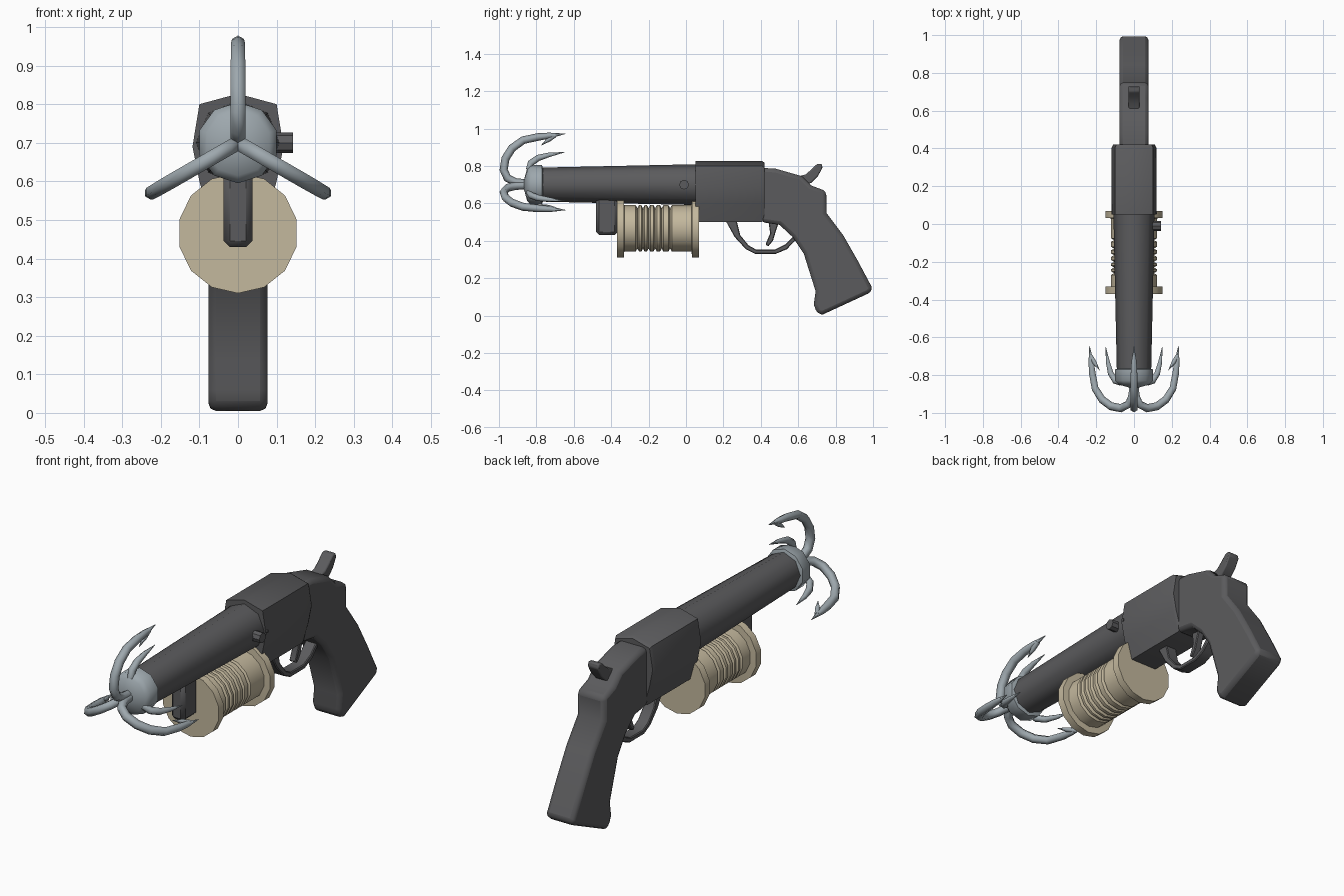
import bpy, bmesh
from math import sin, cos, pi, radians
from mathutils import Vector

if "Cube" in bpy.data.objects:
    bpy.data.objects.remove(bpy.data.objects["Cube"])


def material(name, rgb):
    m = bpy.data.materials.new(name)
    m.use_nodes = True
    m.diffuse_color = (*rgb, 1)
    m.node_tree.nodes["Principled BSDF"].inputs["Base Color"].default_value = (*rgb, 1)
    return m


GUNMETAL = material("dark gunmetal", (0.105, 0.105, 0.11))
STEEL = material("pale steel", (0.34, 0.39, 0.42))
ROPE = material("tan rope", (0.55, 0.48, 0.34))


def finish(name, bm, mat, bevel=0, segments=2, angle=40):
    bmesh.ops.recalc_face_normals(bm, faces=bm.faces)
    me = bpy.data.meshes.new(name)
    bm.to_mesh(me)
    bm.free()
    me.materials.append(mat)
    ob = bpy.data.objects.new(name, me)
    bpy.context.collection.objects.link(ob)
    if bevel:
        mod = ob.modifiers.new("soft edges", "BEVEL")
        mod.width, mod.segments = bevel, segments
        mod.limit_method = "ANGLE"
        mod.angle_limit = radians(40)
    bpy.ops.object.select_all(action="DESELECT")
    ob.select_set(True)
    bpy.context.view_layer.objects.active = ob
    bpy.ops.object.shade_smooth_by_angle(angle=radians(angle))
    return ob


def loft(bm, rings):
    """Skin a list of point rings and cap both ends."""
    loops = [[bm.verts.new(p) for p in ring] for ring in rings]
    n = len(loops[0])
    for a, b in zip(loops, loops[1:]):
        for i in range(n):
            j = (i + 1) % n
            bm.faces.new((a[i], a[j], b[j], b[i]))
    bm.faces.new(loops[0])
    bm.faces.new(loops[-1])


def plate(name, outline, half, mat=GUNMETAL, bevel=0.0, segments=2):
    """Side outline (y, z) extruded across x."""
    bm = bmesh.new()
    loft(bm, [[(x, y, z) for y, z in outline] for x in (-half, half)])
    return finish(name, bm, mat, bevel, segments)


def lathe(name, profile, z, sides, mat, phase=pi / 2, angle=40):
    """Profile (y, radius) turned about a lengthwise axis."""
    bm = bmesh.new()
    turn = [phase + 2 * pi * i / sides for i in range(sides)]
    loft(bm, [[(r * cos(t), y, z + r * sin(t)) for t in turn] for y, r in profile])
    return finish(name, bm, mat, angle=angle)


def tube(bm, path, out, centre_z, sides=6, flat=1.0):
    """Tapered tube along (y, radial distance, thickness) in the plane of out."""
    out = Vector(out)
    side = out.cross(Vector((0, 1, 0)))
    pts = [Vector((0, y, centre_z)) + out * r for y, r, _ in path]
    rings = []
    for i, p in enumerate(pts):
        along = (pts[min(i + 1, len(pts) - 1)] - pts[max(i - 1, 0)]).normalized()
        up = along.cross(side)
        w = path[i][2]
        rings.append([p + up * w * cos(2 * pi * k / sides) + side * w * flat * sin(2 * pi * k / sides)
                      for k in range(sides)])
    loft(bm, rings)


# Barrel and steel muzzle cap
lathe("barrel", [(-0.82, 0.09), (0.1, 0.11)], 0.70, 8, GUNMETAL, angle=50)
lathe("muzzle_cap", [(-0.865, 0.03), (-0.85, 0.085), (-0.83, 0.105), (-0.77, 0.105), (-0.765, 0.09)],
      0.70, 10, STEEL, angle=50)

# Receiver: mirrored cross-section swept along the length
half = [(0, 0.827), (0.1, 0.8), (0.118, 0.69), (0.1, 0.6), (0.072, 0.5)]
section = half + [(-x, z) for x, z in reversed(half[1:])]
bm = bmesh.new()
loft(bm, [[(x * s, y, 0.66 + (z - 0.66) * s) for x, z in section]
          for y, s in ((0.05, 1), (0.405, 1), (0.42, 0.94))])
finish("receiver", bm, GUNMETAL, angle=35)

# Frame and grip
plate("grip", [(0.40, 0.79), (0.48, 0.785), (0.62, 0.745), (0.67, 0.695), (0.75, 0.665),
               (0.75, 0.55), (0.84, 0.43), (0.92, 0.29), (1.0, 0.14), (0.975, 0.118),
               (0.73, 0.005), (0.7, 0.012), (0.683, 0.06), (0.693, 0.13), (0.63, 0.33),
               (0.57, 0.42), (0.5, 0.485), (0.40, 0.5)], 0.077, bevel=0.02)

# Hammer
plate("hammer", [(0.57, 0.735), (0.64, 0.755), (0.675, 0.785), (0.7, 0.81), (0.725, 0.812),
                 (0.73, 0.79), (0.705, 0.745), (0.67, 0.71), (0.62, 0.69)], 0.03, bevel=0.006)

# Trigger guard and trigger
outer = [(0.21, 0.51), (0.26, 0.42), (0.32, 0.355), (0.37, 0.33), (0.48, 0.33), (0.54, 0.355), (0.6, 0.42)]
inner = [(0.58, 0.43), (0.53, 0.38), (0.475, 0.353), (0.375, 0.353), (0.335, 0.375), (0.29, 0.43), (0.27, 0.51)]
plate("trigger_guard", outer + inner, 0.03, bevel=0.004, segments=1)
plate("trigger", [(0.44, 0.51), (0.45, 0.44), (0.425, 0.38), (0.44, 0.37), (0.465, 0.4),
                  (0.48, 0.45), (0.5, 0.51)], 0.018, bevel=0.004, segments=1)

# Rope spool: flanges at the ends, grooves in the middle
spool = [(-0.37, 0.156), (-0.332, 0.156), (-0.33, 0.124)]
for g in (-0.26, -0.23, -0.2, -0.165, -0.13, -0.085):
    spool += [(g - 0.009, 0.124), (g, 0.108), (g + 0.009, 0.124)]
spool += [(0.03, 0.124), (0.032, 0.156), (0.07, 0.156)]
lathe("rope_spool", spool, 0.466, 14, ROPE, angle=30)

# Bracket that holds the spool under the barrel
plate("spool_bracket", [(-0.48, 0.64), (-0.48, 0.43), (-0.365, 0.43), (-0.365, 0.64)], 0.037,
      bevel=0.016, segments=1)

# Side pins
for name, y, r, reach in (("side_pin", -0.01, 0.026, 0.142), ("small_pin", 0.06, 0.008, 0.122)):
    bm = bmesh.new()
    turn = [2 * pi * i / 8 for i in range(8)]
    loft(bm, [[(x, y + r * cos(t), 0.70 + r * sin(t)) for t in turn] for x in (0.06, reach)])
    finish(name, bm, GUNMETAL)

# Three grappling hooks, each a long prong with a barb and a short inner prong
long_prong = [(-0.83, 0.005, 0.022), (-0.91, 0.012, 0.022), (-0.955, 0.035, 0.022), (-0.975, 0.08, 0.022),
              (-0.965, 0.14, 0.022), (-0.93, 0.195, 0.022), (-0.87, 0.238, 0.021),
              (-0.79, 0.255, 0.02), (-0.73, 0.262, 0.016), (-0.645, 0.272, 0.001)]
barb = [(-0.70, 0.264, 0.012), (-0.735, 0.24, 0.012), (-0.775, 0.21, 0.001)]
short_prong = [(-0.84, 0.08, 0.016), (-0.83, 0.115, 0.018), (-0.79, 0.143, 0.017),
               (-0.73, 0.16, 0.012), (-0.65, 0.173, 0.001)]
for name, degrees in (("top_hook", 90), ("right_hook", 210), ("left_hook", 330)):
    bm = bmesh.new()
    out = (cos(radians(degrees)), 0, sin(radians(degrees)))
    for path in (long_prong, barb, short_prong):
        tube(bm, path, out, 0.70)
    finish(name, bm, STEEL, angle=65)
